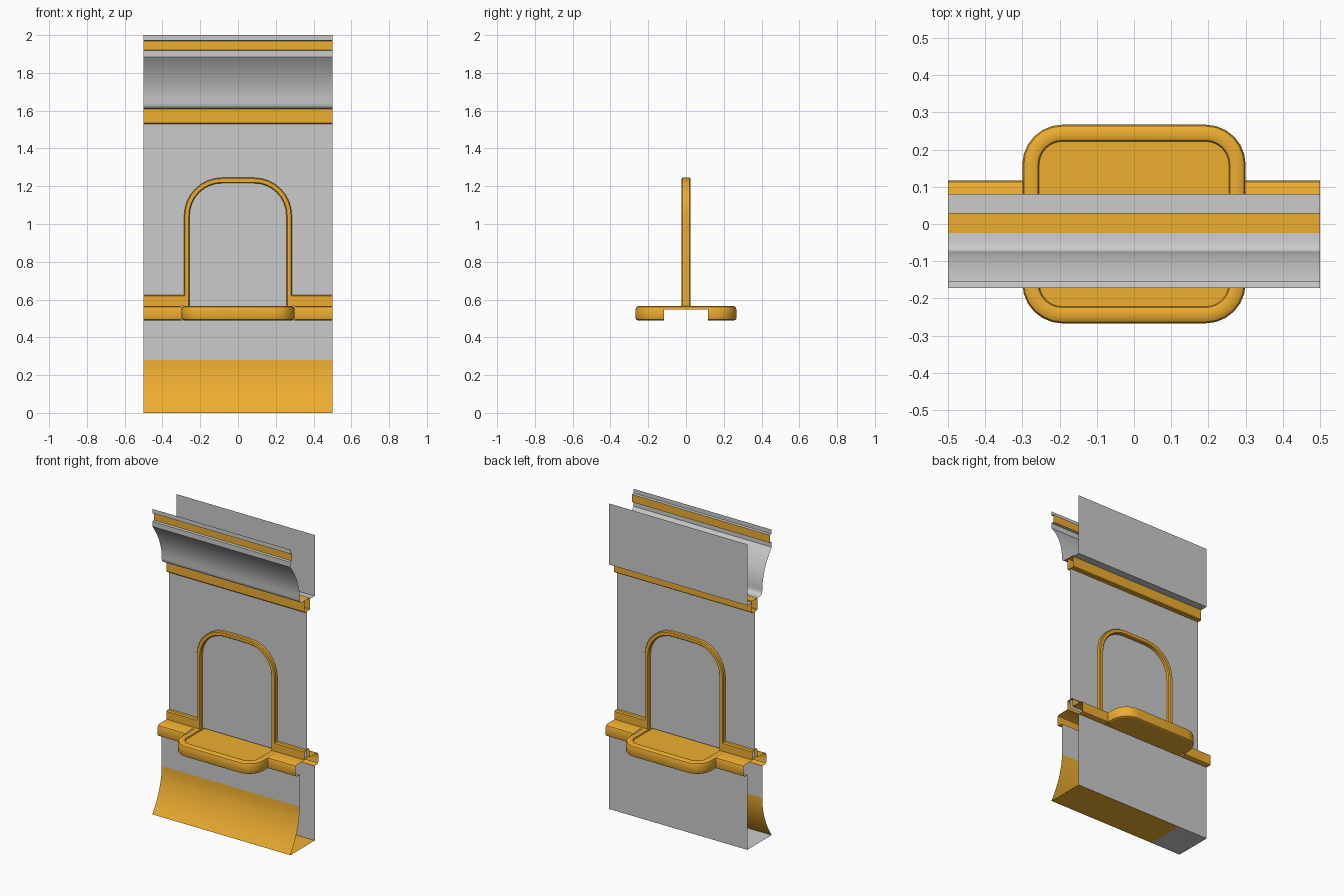
import bpy, bmesh, math

if "Cube" in bpy.data.objects:
    bpy.data.objects.remove(bpy.data.objects["Cube"])

orange = bpy.data.materials.new("orange_trim")
orange.diffuse_color = (0.85, 0.42, 0.03, 1)
orange.use_nodes = True
orange.node_tree.nodes["Principled BSDF"].inputs["Base Color"].default_value = orange.diffuse_color


def finish(name, bm, coloured, angle=35):
    me = bpy.data.meshes.new(name)
    bm.to_mesh(me)
    bm.free()
    ob = bpy.data.objects.new(name, me)
    bpy.context.collection.objects.link(ob)
    if coloured:
        me.materials.append(orange)
    bpy.ops.object.select_all(action='DESELECT')
    ob.select_set(True)
    bpy.context.view_layer.objects.active = ob
    bpy.ops.object.shade_smooth_by_angle(angle=math.radians(angle))
    return ob


def sheet(name, profile, coloured=False, spans=((-0.5, 0.5),)):
    """Open sheet: a (y, z) profile swept along x. Front faces run upwards."""
    bm = bmesh.new()
    for x0, x1 in spans:
        rows = [(bm.verts.new((x0, y, z)), bm.verts.new((x1, y, z))) for y, z in profile]
        for (a, b), (c, d) in zip(rows, rows[1:]):
            bm.faces.new((a, b, d, c))
    return finish(name, bm, coloured)


def mirror_y(profile):
    return [(-y, z) for y, z in reversed(profile)]


def bridge(bm, r0, r1, closed=True):
    n = len(r0)
    for i in range(n if closed else n - 1):
        j = (i + 1) % n
        bm.faces.new((r0[i], r0[j], r1[j], r1[i]))


# Flared skirt and lower walls
skirt = [(-0.075 - 0.097 * (1 - t / 8) ** 2, 0.28 * t / 8) for t in range(9)]
sheet("flared_skirt", skirt, True)
sheet("lower_front_wall", [(-0.075, 0.28), (-0.075, 0.49)])
sheet("lower_back_wall", [(0.08, 0.49), (0.08, 0)])
sheet("base_main", [(0.08, 0), (-0.172, 0)], True, [(-0.28, 0.5)])
sheet("base_end", [(0.08, 0), (-0.172, 0)], False, [(-0.5, -0.28)])

# Sill rail either side of the window sill, with a low upstand
nose = [(-0.075, 0.49), (-0.106, 0.49), (-0.114, 0.494), (-0.117, 0.502), (-0.117, 0.548),
        (-0.113, 0.56), (-0.102, 0.566), (-0.024, 0.566)]
upstand = [(-0.024, 0.566), (-0.024, 0.618), (-0.018, 0.625), (0, 0.625)]
for side, sx in (("left", (-0.5, -0.298)), ("right", (0.298, 0.5))):
    sheet("rail_front_" + side, nose, True, [sx])
    sheet("rail_back_" + side, mirror_y(nose), True, [sx])
    ux = (-0.5, -0.28) if side == "left" else (0.28, 0.5)
    sheet("rail_upstand_" + side, upstand + mirror_y(upstand)[1:], True, [ux])

# Trim under the cornice
sheet("cornice_trim", [(0, 1.53), (-0.02, 1.53), (-0.024, 1.535), (-0.024, 1.608),
                       (0.03, 1.608), (0.03, 1.535), (0.026, 1.53), (0, 1.53)], True)

# Cornice: rounded foot, cove, coloured groove and top lip
cove = [(-0.075 - 0.097 * (t / 10) ** 2, 1.64 + 0.245 * t / 10) for t in range(11)]
sheet("cornice_cove", [(-0.024, 1.61), (-0.055, 1.61), (-0.068, 1.616), (-0.074, 1.626)] + cove
      + [(-0.172, 1.918), (-0.155, 1.92)])
sheet("cornice_groove", [(-0.155, 1.92), (-0.155, 1.97)], True)
sheet("cornice_lip", [(-0.155, 1.97), (-0.172, 1.972), (-0.172, 2.0)])

# Upper back wall with its small ledge
sheet("upper_back_wall", [(0.08, 2.0), (0.08, 1.6), (0.03, 1.6)])


def arch(d, z0):
    """Window outline inset by d, from lower left over the top to lower right."""
    half, top, r = 0.285 - d, 1.245 - d, 0.2 - d
    pts = [(-half, z0)]
    for cx, start in ((-half + r, 180), (half - r, 90)):
        for i in range(9):
            a = math.radians(start - 90 * i / 8)
            pts.append((cx + r * math.cos(a), top - r + r * math.sin(a)))
    return pts + [(half, z0)]


# Thin wall with the window opening
bm = bmesh.new()
outline = [(-0.5, 0.566)] + arch(0.012, 0.566) + [(0.5, 0.566), (0.5, 1.53), (-0.5, 1.53)]
bm.faces.new([bm.verts.new((x, 0, z)) for x, z in outline])
bmesh.ops.triangulate(bm, faces=bm.faces[:])
finish("window_wall", bm, False)

# Arched window frame
bm = bmesh.new()
half_section = [(0, 0.018), (0.005, 0.024), (0.024, 0.024), (0.029, 0.018)]
section = half_section + [(d, -y) for d, y in reversed(half_section)]
rings = [[bm.verts.new((x, y, z)) for x, z in arch(d, 0.555)] for d, y in section]
for i in range(len(rings)):
    bridge(bm, rings[i], rings[(i + 1) % len(rings)], False)
bmesh.ops.recalc_face_normals(bm, faces=bm.faces[:])
finish("window_frame", bm, True)


def rounded_rect(d):
    """Sill outline inset by d, with points where the rail meets it."""
    hx, hy, r = 0.3 - d, 0.267 - d, 0.108 - d
    pts = []
    for sx, sy, start in ((1, 1, 0), (-1, 1, 90), (-1, -1, 180), (1, -1, 270)):
        corner = []
        for i in range(7):
            a = math.radians(start + 15 * i)
            corner.append((sx * (hx - r) + r * math.cos(a), sy * (hy - r) + r * math.sin(a)))
        join = [(sx * hx, sy * 0.117)]
        pts += join + corner if sx == sy else corner + join
    return pts


# Rounded window sill with a raised rim, cut away where the rail runs into it
bm = bmesh.new()
steps = [(0.012, 0.49), (0.004, 0.494), (0, 0.502), (0, 0.548), (0.004, 0.56), (0.014, 0.566),
         (0.036, 0.566), (0.042, 0.563), (0.045, 0.555)]
rings = [[bm.verts.new((x, y, z)) for x, y in rounded_rect(d)] for d, z in steps]
for r0, r1 in zip(rings, rings[1:]):
    bridge(bm, r0, r1)
bm.faces.new(rings[-1])
inner = [f for f in bm.faces if abs(f.calc_center_median().y) < 0.11
         and f.calc_center_median().z < 0.55]
bmesh.ops.delete(bm, geom=inner, context='FACES')
# Underside, front and back halves
for s, wall in ((1, 0.08), (-1, -0.075)):
    half = [(x, y) for x, y in rounded_rect(0.012) if s * y > 0]
    if s < 0:
        half.sort(key=lambda p: math.atan2(p[1], p[0]))
    half += [(-s * 0.288, wall), (s * 0.288, wall)]
    bm.faces.new([bm.verts.new((x, y, 0.49)) for x, y in reversed(half)])
finish("window_sill", bm, True)
